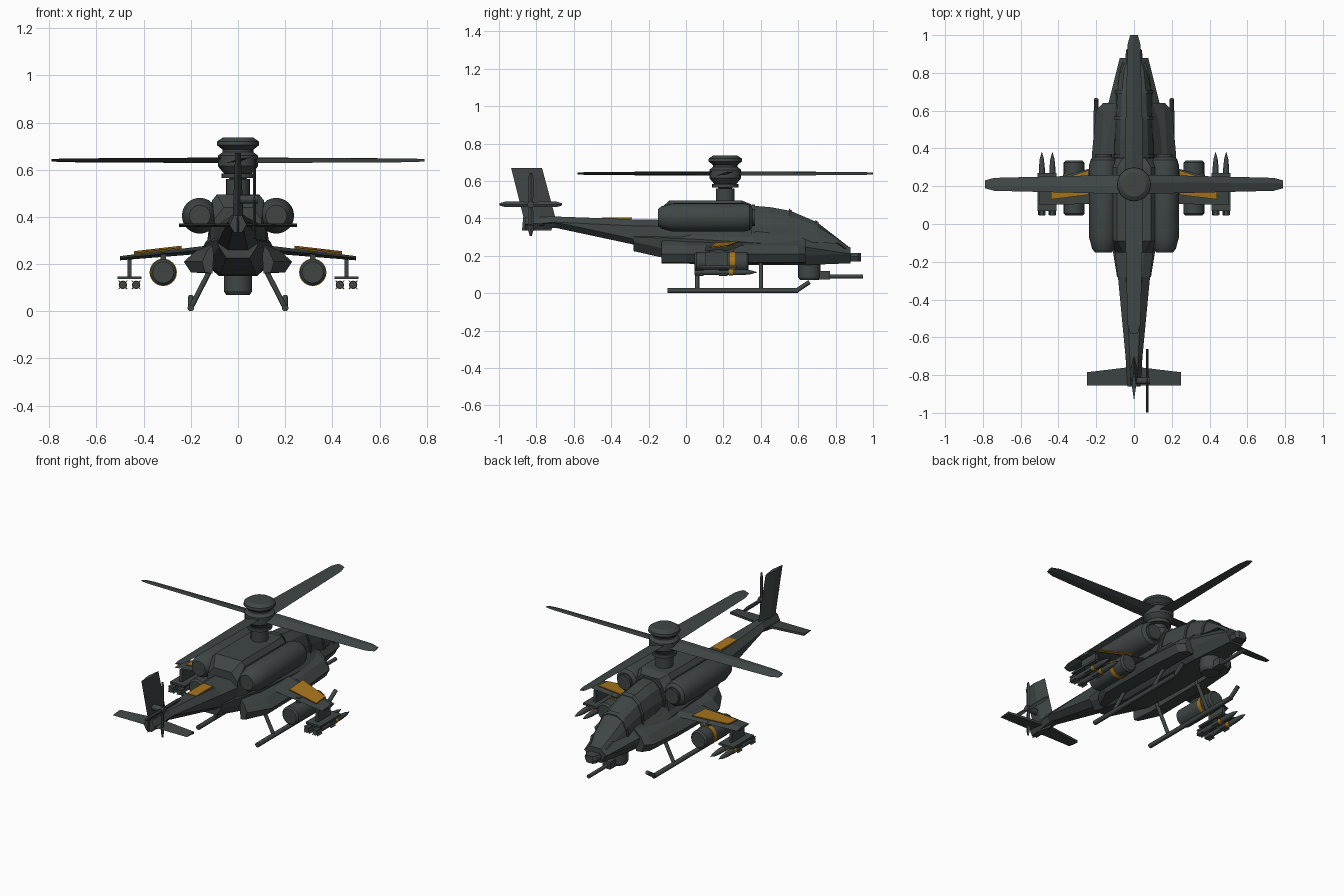
import bpy, bmesh, math
from mathutils import Vector, Matrix

cube = bpy.data.objects.get("Cube")
if cube:
    bpy.data.objects.remove(cube, do_unlink=True)


def make_material(name, colour):
    mat = bpy.data.materials.new(name)
    mat.use_nodes = True
    mat.diffuse_color = (*colour, 1)
    mat.node_tree.nodes["Principled BSDF"].inputs["Base Color"].default_value = (*colour, 1)
    return mat


GREY = make_material("dark grey green", (.05, .061, .06))
ORANGE = make_material("amber orange", (.4, .18, .012))
round_parts = []


def finish(name, bm, mat):
    bmesh.ops.recalc_face_normals(bm, faces=bm.faces)
    mesh = bpy.data.meshes.new(name)
    bm.to_mesh(mesh)
    bm.free()
    mesh.materials.append(mat)
    obj = bpy.data.objects.new(name, mesh)
    bpy.context.collection.objects.link(obj)
    return obj


def loft(name, rings, mat=GREY):
    """Skin a list of equal point rings and cap both ends."""
    bm = bmesh.new()
    rows = [[bm.verts.new(p) for p in ring] for ring in rings]
    for a, b in zip(rows, rows[1:]):
        for i in range(len(a)):
            j = (i + 1) % len(a)
            bm.faces.new((a[i], a[j], b[j], b[i]))
    bm.faces.new(rows[0])
    bm.faces.new(rows[-1])
    return finish(name, bm, mat)


def body(name, sections, mat=GREY):
    """Symmetric loft along y from half outlines listed top to bottom."""
    rings = []
    for y, half in sections:
        right = [(-x, y, z) for x, z in reversed(half)]
        rings.append([(x, y, z) for x, z in half] + right)
    return loft(name, rings, mat)


def lathe(name, profile, start, direction, mat=GREY, sides=24):
    """Round part: profile lists (distance along the axis, radius)."""
    turn = Vector(direction).to_track_quat("Z", "Y")
    rings = []
    for along, radius in profile:
        ring = []
        for i in range(sides):
            a = math.tau * i / sides
            p = Vector((radius * math.cos(a), radius * math.sin(a), along))
            ring.append(Vector(start) + turn @ p)
        rings.append(ring)
    obj = loft(name, rings, mat)
    round_parts.append(obj)
    return obj


def tube(name, a, b, radius, mat=GREY, sides=12):
    span = Vector(b) - Vector(a)
    return lathe(name, [(0, radius), (span.length, radius)], a, span, mat, sides)


def box(name, centre, size, mat=GREY):
    bm = bmesh.new()
    bmesh.ops.create_cube(bm, size=1)
    bmesh.ops.scale(bm, vec=size, verts=bm.verts)
    bmesh.ops.translate(bm, vec=centre, verts=bm.verts)
    return finish(name, bm, mat)


def hull_section(y, top, shoulder, bottom, width):
    return y, [(width * .5, top), (width, shoulder), (width * .9, bottom + .05), (width * .55, bottom)]


# Fuselage and tail boom
body("fuselage", [
    hull_section(-.28, .33, .3, .225, .09),
    hull_section(.03, .38, .29, .155, .14),
    hull_section(.36, .37, .27, .15, .15),
    hull_section(.62, .32, .25, .15, .14),
    hull_section(.88, .245, .21, .16, .075)])
body("tail_boom", [
    (y, [(w * .5, top), (w, top - .035), (w, low + .03), (w * .5, low)])
    for y, top, low, w in ((-.86, .405, .335, .035), (-.7, .41, .35, .045),
                           (-.28, .395, .26, .085), (0, .39, .22, .12))])
box("boom_panel", (0, -.37, .4), (.065, .16, .008), ORANGE)
body("engine_fairing", [
    (-.15, [(.06, .44), (.1, .39), (.1, .3)]),
    (-.09, [(.09, .495), (.11, .47), (.12, .3)]),
    (.3, [(.09, .495), (.11, .47), (.13, .3)]),
    (.35, [(.06, .475), (.1, .41), (.13, .3)])])

# Canopy with raised frames
canopy = [(.33, .47, .1), (.45, .46, .098), (.56, .44, .093), (.7, .38, .085), (.81, .295, .07), (.88, .24, .045)]


def canopy_section(y, top, width, grow=0):
    base = min(.27, top - .02)
    mid = base + (top - base) * .6
    return y, [(width * .35, top + grow), (width * .75 + grow, mid + (top - mid) * .55),
               (width + grow, mid - .02), (width * 1.1 + grow, base)]


body("canopy", [canopy_section(*s) for s in canopy])
for label, y, top, width in (("rear", .36, .468, .1), ("middle", .56, .44, .093), ("front", .7, .38, .085)):
    slope = .0 if label == "rear" else .006
    body(label + "_canopy_frame", [canopy_section(y - .008, top + slope, width, .006),
                                   canopy_section(y + .008, top - slope, width, .006)])

# Nose sensor and gun
body("nose_sensor", [(y, [(w, .215), (w * 1.3, .195), (w, .17)]) for y, w in ((.86, .035), (.92, .033), (.935, .02))])
lathe("gun_turret", [(0, .05), (.015, .06), (.09, .06)], (0, .66, .07), (0, 0, 1))
box("gun_cradle", (0, .72, .095), (.05, .1, .045))
tube("gun_barrel", (0, .74, .09), (0, .945, .09), .011)

# Rotor mast, hub and blades
HUB = Vector((0, .21, 0))
lathe("rotor_mast", [(.45, .05), (.56, .05)], HUB, (0, 0, 1))
lathe("swash_plate", [(.565, .07), (.585, .07)], HUB, (0, 0, 1))
lathe("rotor_hub", [(.56, .035), (.585, .06), (.615, .085), (.66, .085), (.675, .065),
                    (.685, .065), (.705, .09), (.72, .088), (.736, .065)], HUB, (0, 0, 1), sides=20)
PITCH = math.radians(13)
for number in range(4):
    spin = Matrix.Rotation(math.pi / 2 * number, 3, "Z")
    rings = []
    for radius, width, thick in ((.04, .1, .016), (.15, .1, .016), (.67, .074, .012), (.74, .07, .012), (.79, .042, .008)):
        ring = []
        for across, up in ((-.5, 0), (.1, .5), (.5, 0), (.1, -.5)):
            tilt = across * width
            p = Vector((radius, tilt * math.cos(PITCH), .64 + tilt * math.sin(PITCH) + up * thick))
            ring.append(HUB + spin @ p)
        rings.append(ring)
    loft(f"main_blade_{number + 1}", rings)

# Tail fin, stabiliser and tail rotor
loft("tail_fin", [[(0, back, z), (w, (back + front) / 2, z), (0, front, z), (-w, (back + front) / 2, z)]
                  for z, back, front, w in ((.335, -.877, -.72, .022), (.41, -.87, -.7, .022), (.67, -.935, -.77, .012))])
loft("stabiliser", [[(x, -.855, .365), (x, front, .372), (x, front, .358)]
                    for x, front in ((-.25, -.785), (0, -.755), (.25, -.785))])
tube("tail_rotor_shaft", (0, -.83, .475), (.085, -.83, .475), .018)
for number in range(4):
    a = math.pi / 2 * number
    out, side = Vector((0, math.cos(a), math.sin(a))), Vector((0, -math.sin(a), math.cos(a)))
    centre, face = Vector((.07, -.83, .475)), Vector((.006, 0, 0))
    loft(f"tail_blade_{number + 1}", [
        [centre + out * r + side * w, centre + out * r + face,
         centre + out * r - side * w, centre + out * r - face]
        for r, w in ((0, .01), (.04, .014), (.14, .014), (.168, .006))])

# Parts on both sides
for side, s in (("left", 1), ("right", -1)):
    lathe(side + "_engine", [(0, .045), (.02, .06), (.08, .076), (.46, .076), (.49, .068), (.505, .05)],
          (s * .162, -.15, .405), (0, 1, 0))
    tube(side + "_engine_intake", (s * .162, .3, .405), (s * .162, .37, .405), .045, sides=20)

    # Cheek fairing along the lower hull
    loft(side + "_cheek", [[(s * (.1 + k * x), y, z) for x, z in
                            ((0, .29), (.08, .255), (.13, .21), (.1, .165), (.02, .16))]
                           for y, k in ((-.13, .4), (.0, 1), (.36, .95), (.6, .78), (.64, .5))])

    # Stub wing and its panel
    loft(side + "_stub_wing", [[(s * x, back, z), (s * x, front - .04, z + t), (s * x, front, z),
                                (s * x, front - .04, z - t)]
                               for x, back, front, z, t in ((.1, .11, .33, .265, .017), (.5, .1, .22, .225, .009))])
    loft(side + "_wing_panel", [[(s * x, back, z), (s * x, front, z + .008),
                                 (s * x, front, z + .002), (s * x, back, z - .006)]
                                for x, back, front, z in ((.24, .155, .285, .27), (.44, .13, .22, .247))], ORANGE)

    # Pod with band
    box(side + "_pod_pylon", (s * .317, .19, .225), (.025, .13, .05))
    lathe(side + "_pod", [(0, .045), (.01, .055), (.28, .055), (.29, .045)], (s * .317, .045, .165), (0, 1, 0))
    tube(side + "_pod_band", (s * .317, .235, .165), (s * .317, .262, .165), .058, ORANGE, 24)

    # Missile rack
    box(side + "_rack_pylon", (s * .46, .165, .18), (.018, .12, .08))
    box(side + "_missile_rack", (s * .46, .17, .142), (.1, .2, .012))
    for place, x in (("inner", .432), ("outer", .488)):
        name = f"{side}_{place}_missile"
        lathe(name, [(0, .016), (.25, .016), (.3, .011), (.335, .001)], (s * x, .045, .112), (0, 1, 0), sides=12)
        tube(name + "_band", (s * x, .23, .112), (s * x, .25, .112), .018, ORANGE)
        for fin, tilt in (("fin_a", 1), ("fin_b", -1)):
            for spot, y in (("rear", .07), ("front", .2)):
                obj = box(f"{name}_{spot}_{fin}", (0, 0, 0), (.052, .045, .004))
                obj.location = (s * x, y, .112)
                obj.rotation_euler.y = tilt * math.pi / 4

    # Landing skid
    tube(side + "_skid", (s * .2, -.1, .014), (s * .2, .6, .014), .014)
    tube(side + "_skid_tip", (s * .2, .592, .014), (s * .2, .66, .06), .012)
    for place, y in (("rear", .06), ("front", .4)):
        tube(f"{side}_{place}_strut", (s * .2, y, .015), (s * .1, y, .21), .011)

# Smooth the round parts but keep their rims crisp
bpy.ops.object.select_all(action="DESELECT")
for obj in round_parts:
    obj.select_set(True)
bpy.context.view_layer.objects.active = round_parts[0]
bpy.ops.object.shade_smooth_by_angle(angle=math.radians(32))
